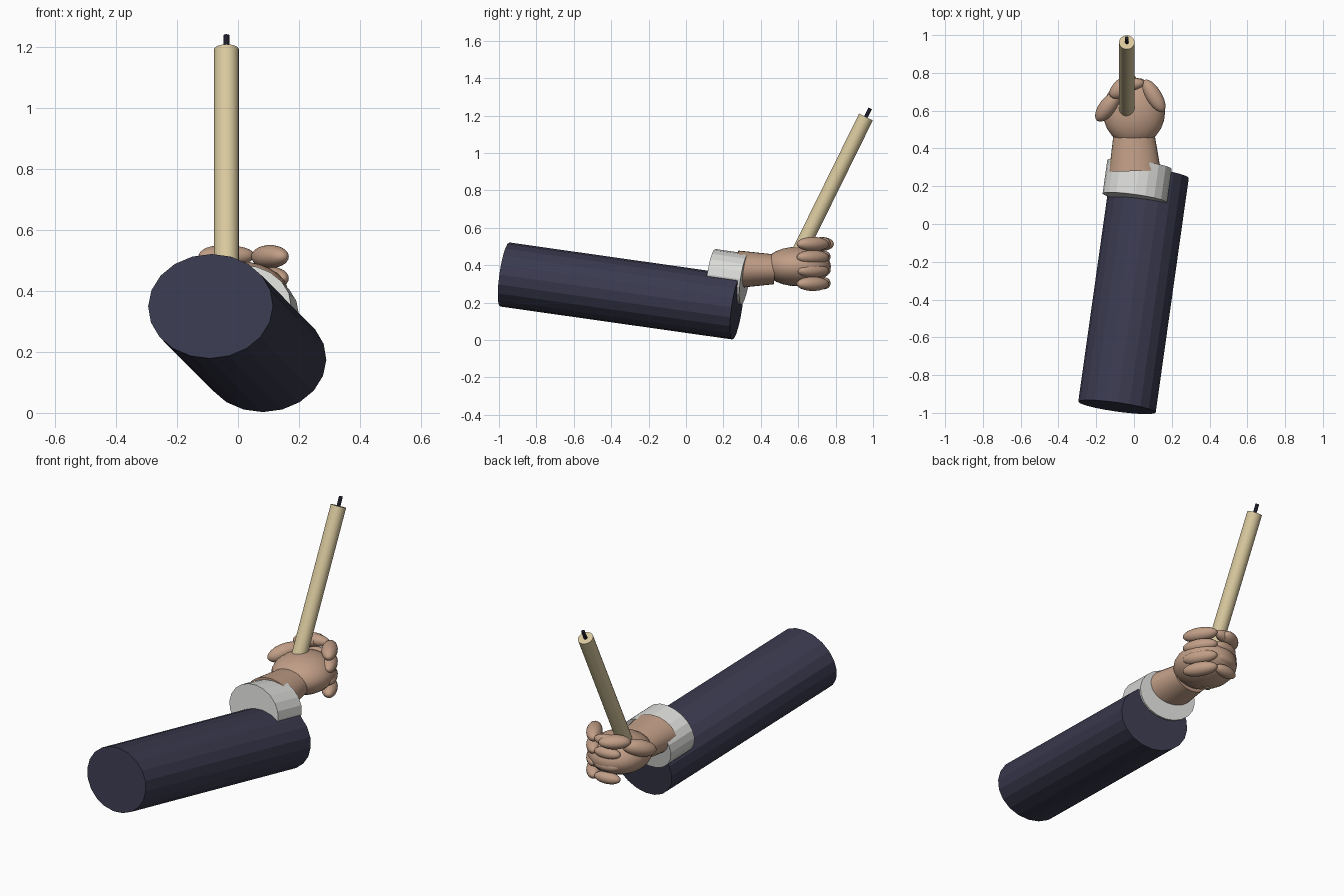
import bpy
import math
from mathutils import Matrix, Vector

cube = bpy.data.objects.get("Cube")
if cube:
    bpy.data.objects.remove(cube, do_unlink=True)


def material(name, r, g, b):
    m = bpy.data.materials.new(name)
    m.use_nodes = True
    m.diffuse_color = (r, g, b, 1)
    m.node_tree.nodes["Principled BSDF"].inputs["Base Color"].default_value = (r, g, b, 1)
    return m


NAVY = material("navy cloth", 0.042, 0.042, 0.078)
WHITE = material("white cuff", 0.70, 0.70, 0.68)
SKIN = material("skin", 0.53, 0.34, 0.24)
WOOD = material("pale wax", 0.69, 0.58, 0.34)
DARK = material("dark wick", 0.012, 0.012, 0.025)


def finish(name, mat, smooth):
    ob = bpy.context.object
    ob.name = name
    ob.data.materials.append(mat)
    if smooth:
        bpy.ops.object.shade_smooth_by_angle(angle=math.radians(40))
    return ob


def tube(name, start, end, wide, tall, mat, sides=20, taper=1.0, smooth=False):
    """Capped oval tube between two points; width stays horizontal."""
    a, b = Vector(start), Vector(end)
    axis = (b - a).normalized()
    side = axis.cross(Vector((0, 0, 1))).normalized()
    up = side.cross(axis)
    bpy.ops.mesh.primitive_cone_add(vertices=sides, radius1=1, radius2=taper,
                                    depth=(b - a).length)
    ob = finish(name, mat, smooth)
    turn = Matrix((side, up, -axis)).transposed()
    turn.col[2] = axis
    turn.col[0] = up.cross(axis)
    ob.data.transform(Matrix.Diagonal((wide, tall, 1, 1)))
    ob.matrix_world = Matrix.Translation((a + b) / 2) @ turn.to_4x4()
    return ob


def blob(name, centre, radii, turn=0, tilt=0):
    """Smooth skin ellipsoid turned about the vertical."""
    bpy.ops.mesh.primitive_uv_sphere_add(segments=24, ring_count=14, location=centre)
    ob = finish(name, SKIN, True)
    ob.data.transform(Matrix.Diagonal((*radii, 1)))
    ob.rotation_euler = (0, math.radians(tilt), math.radians(turn))
    return ob


# Sleeve and cuff
tube("sleeve", (-0.09, -0.969, 0.35), (0.085, 0.272, 0.174), 0.207, 0.173, NAVY)
tube("cuff", (0.004, 0.137, 0.351), (0.029, 0.315, 0.325), 0.172, 0.137, WHITE)

# Wrist and palm
tube("wrist", (0.005, 0.28, 0.378), (0.0, 0.47, 0.378), 0.137, 0.1, SKIN,
     sides=32, taper=0.8, smooth=True)
blob("palm", (0, 0.595, 0.393), (0.165, 0.18, 0.105))

# Four fingers, each with a knuckle part and a curled tip
for i in range(4):
    z = 0.513 - 0.071 * i
    blob(f"finger_{i + 1}", (0.105, 0.678, z), (0.098, 0.042, 0.038), turn=121)
    blob(f"finger_tip_{i + 1}", (-0.02, 0.738, z + 0.003), (0.075, 0.034, 0.032), turn=8)

# Thumb
blob("thumb_base", (-0.14, 0.62, 0.46), (0.095, 0.045, 0.045), turn=53, tilt=-15)
blob("thumb_tip", (-0.058, 0.727, 0.513), (0.085, 0.046, 0.037), turn=38)

# Held candle stick and its wick
top = Vector((-0.038, 0.962, 1.192))
lean = Vector((0, 0.44, 0.9)).normalized()
tube("stick", (-0.038, 0.525, 0.305), top, 0.041, 0.041, WOOD, sides=24, smooth=True)
tube("wick", top - lean * 0.01, top + lean * 0.052, 0.01, 0.01, DARK, sides=12, smooth=True)
